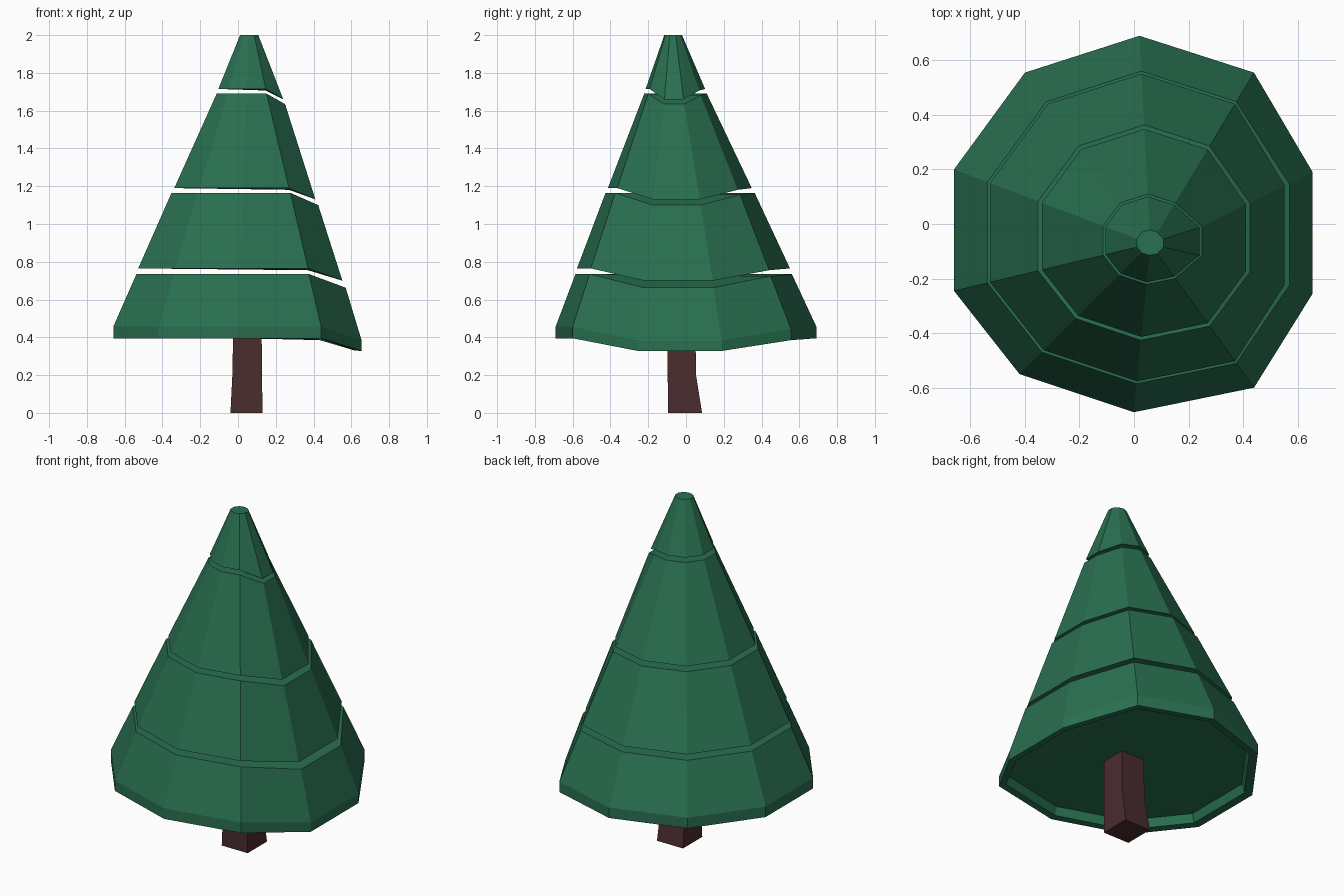
import bpy, bmesh

if "Cube" in bpy.data.objects:
    bpy.data.objects.remove(bpy.data.objects["Cube"])

AXIS = (0.06, -0.073)          # the crown narrows towards this leaning point
BASE = [(0.02, 0.69), (0.44, 0.555), (0.655, 0.19), (0.655, -0.255), (0.44, -0.60),
        (0.0, -0.69), (-0.42, -0.55), (-0.66, -0.245), (-0.66, 0.20), (-0.40, 0.555)]
DROOP = {1: 0.15, 2: 1.0, 3: 1.0}   # the right-hand corners sag
N = len(BASE)


def material(name, rgb):
    m = bpy.data.materials.new(name)
    m.diffuse_color = (*rgb, 1)
    m.use_nodes = True
    m.node_tree.nodes["Principled BSDF"].inputs["Base Color"].default_value = m.diffuse_color
    return m


def ring(s, s_right, z, drop):
    pts = []
    for i, (x, y) in enumerate(BASE):
        kx = s_right if i in (2, 3) else s
        pts.append((AXIS[0] + kx * (x - AXIS[0]), AXIS[1] + s * (y - AXIS[1]),
                    z - drop * DROOP.get(i, 0)))
    return pts


def loft(name, rings, mat, fold=False):
    bm = bmesh.new()
    rows = [[bm.verts.new(p) for p in r] for r in rings]
    n = len(rows[0])
    for a, b in zip(rows, rows[1:]):
        for i in range(n):
            j = (i + 1) % n
            bm.faces.new((a[i], a[j], b[j], b[i]))
    for r in (rows[0], rows[-1]):
        if fold:               # cap folded along the start of the sagging side
            bm.faces.new(r[1:5])
            bm.faces.new(r[4:] + r[:2])
        else:
            bm.faces.new(r)
    bmesh.ops.recalc_face_normals(bm, faces=bm.faces)
    me = bpy.data.meshes.new(name)
    bm.to_mesh(me)
    bm.free()
    me.materials.append(mat)
    ob = bpy.data.objects.new(name, me)
    bpy.context.collection.objects.link(ob)
    return ob


green = material("needles", (0.022, 0.16, 0.08))
brown = material("bark", (0.07, 0.025, 0.027))

# crown tiers: (scale, right-side scale, height, sag) per ring, bottom to top
tiers = {
    "bottom_tier": [(0.92, 0.92, 0.45, 0.07), (0.94, 0.94, 0.40, 0.07),
                    (1, 1, 0.395, 0.067), (1, 1, 0.457, 0.075), (0.83, 0.857, 0.735, 0.072)],
    "lower_tier": [(0.817, 0.828, 0.765, 0.065), (0.572, 0.613, 1.165, 0.065)],
    "upper_tier": [(0.552, 0.588, 1.19, 0.06), (0.24, 0.318, 1.69, 0.055)],
    "top_tier": [(0.228, 0.302, 1.715, 0.055), (0.068, 0.08, 2.0, 0)],
}
for name, rows in tiers.items():
    loft(name, [ring(*r) for r in rows], green, fold=True)

# trunk: square post flaring towards the back at the foot
trunk = [(-0.04, 0.13, -0.095, 0.085, 0), (-0.03, 0.127, -0.097, 0.053, 0.2),
         (-0.025, 0.125, -0.1, 0.05, 0.46)]
loft("trunk", [[(x0, y0, z), (x1, y0, z), (x1, y1, z), (x0, y1, z)]
               for x0, x1, y0, y1, z in trunk], brown)
